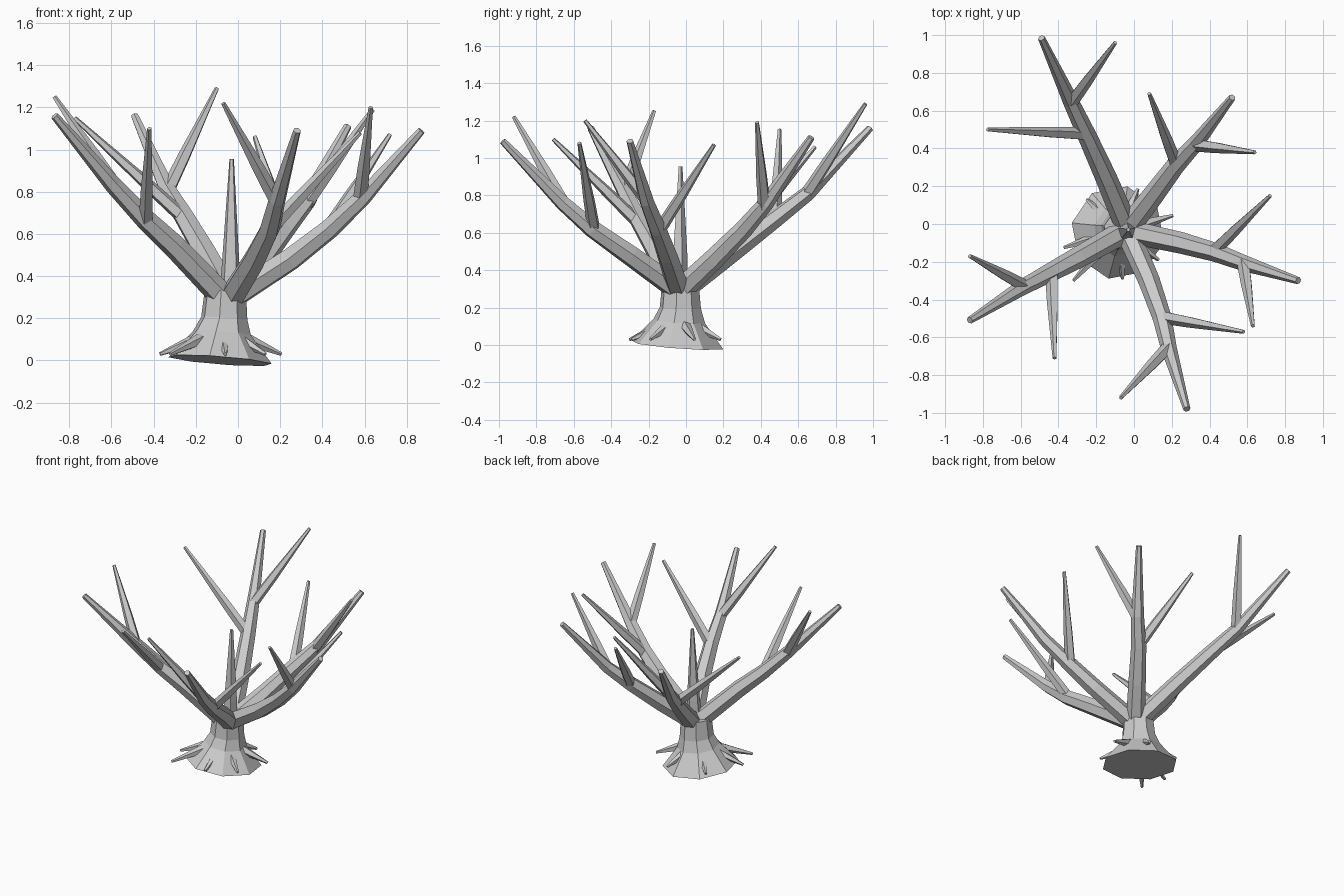
import bpy, bmesh, math
from mathutils import Vector

cube = bpy.data.objects.get("Cube")
if cube:
    bpy.data.objects.remove(cube, do_unlink=True)

bark = bpy.data.materials.new("grey_bark")
bark.use_nodes = True
GREY = (0.6, 0.6, 0.6, 1)
bark.diffuse_color = GREY
bark.node_tree.nodes["Principled BSDF"].inputs["Base Color"].default_value = GREY


def limb(name, path, radii, sides=6, up=Vector((0, 0, 1)), turn=0.0):
    """Faceted tapering tube along a path, with flat caps."""
    pts = [Vector(p) for p in path]
    bm = bmesh.new()
    rings = []
    for i, (p, r) in enumerate(zip(pts, radii)):
        d = (pts[min(i + 1, len(pts) - 1)] - pts[max(i - 1, 0)]).normalized()
        u = d.cross(up).normalized()
        v = u.cross(d)
        angles = [turn + math.tau * k / sides for k in range(sides)]
        rings.append([bm.verts.new(p + r * (math.cos(a) * u + math.sin(a) * v))
                      for a in angles])
    for a, b in zip(rings, rings[1:]):
        for k in range(sides):
            n = (k + 1) % sides
            bm.faces.new((a[k], a[n], b[n], b[k]))
    bm.faces.new(rings[0])
    bm.faces.new(rings[-1])
    bmesh.ops.recalc_face_normals(bm, faces=bm.faces)
    mesh = bpy.data.meshes.new(name)
    bm.to_mesh(mesh)
    bm.free()
    mesh.materials.append(bark)
    obj = bpy.data.objects.new(name, mesh)
    bpy.context.collection.objects.link(obj)
    return obj


# Flared trunk
X = Vector((1, 0, 0))
limb("trunk",
     [(-0.085, -0.045, 0), (-0.075, -0.035, 0.13), (-0.065, -0.03, 0.2), (-0.06, -0.03, 0.33)],
     [0.25, 0.14, 0.112, 0.1], sides=8, up=X, turn=0.2)

# Main branches: path, then two twigs as (base, tip)
branches = {
    "back": ([(-0.04, -0.01, 0.3), (-0.15, 0.25, 0.5), (-0.25, 0.47, 0.67),
              (-0.335, 0.65, 0.81), (-0.49, 0.985, 1.16)],
             [((-0.25, 0.475, 0.67), (-0.775, 0.5, 1.15)),
              ((-0.335, 0.64, 0.8), (-0.1, 0.96, 1.29))]),
    "back_left": ([(-0.03, -0.02, 0.3), (0.1, 0.15, 0.46), (0.22, 0.31, 0.62),
                   (0.33, 0.43, 0.76), (0.52, 0.67, 1.11)],
                  [((0.22, 0.32, 0.63), (0.08, 0.69, 1.06)),
                   ((0.32, 0.42, 0.74), (0.64, 0.38, 1.19))]),
    "left": ([(-0.03, -0.04, 0.3), (0.25, -0.1, 0.48), (0.43, -0.15, 0.62),
              (0.59, -0.21, 0.77), (0.87, -0.3, 1.09)],
             [((0.42, -0.145, 0.61), (0.72, 0.15, 1.07)),
              ((0.58, -0.2, 0.76), (0.63, -0.54, 1.2))]),
    "front": ([(-0.03, -0.05, 0.3), (0.08, -0.3, 0.48), (0.15, -0.5, 0.62),
               (0.185, -0.66, 0.76), (0.28, -0.98, 1.09)],
              [((0.14, -0.49, 0.61), (0.58, -0.57, 1.08)),
               ((0.185, -0.65, 0.75), (-0.07, -0.92, 1.22))]),
    "right": ([(-0.07, -0.05, 0.3), (-0.3, -0.18, 0.54), (-0.44, -0.255, 0.67),
               (-0.59, -0.335, 0.83), (-0.87, -0.51, 1.16)],
              [((-0.435, -0.26, 0.66), (-0.42, -0.71, 1.1)),
               ((-0.58, -0.33, 0.82), (-0.87, -0.17, 1.25))]),
}
for side, (path, twigs) in branches.items():
    limb(side + "_branch", path, [0.062, 0.057, 0.05, 0.042, 0.019])
    for i, (base, tip) in enumerate(twigs, 1):
        a, b = Vector(base), Vector(tip)
        mid = a.lerp(b, 0.35)
        limb(f"{side}_twig_{i}", [a, mid, b], [0.036, 0.031, 0.011], sides=5)

# Upright centre shoot
limb("centre_shoot", [(-0.04, -0.04, 0.3), (-0.035, -0.035, 0.45), (-0.03, -0.03, 0.955)],
     [0.05, 0.044, 0.011], sides=5, up=X)

# Spiky surface roots
root_tips = [(-0.37, -0.125), (-0.32, -0.3), (0.205, 0.045), (-0.25, 0.13),
             (0.02, 0.185), (0.13, -0.19), (-0.06, -0.29)]
for i, (x, y) in enumerate(root_tips, 1):
    tip = Vector((x, y, 0.03))
    core = Vector((-0.075, -0.035, 0.13))
    mid = core.lerp(tip, 0.45) + Vector((0, 0, 0.01))
    limb(f"root_{i}", [core, mid, tip], [0.035, 0.03, 0.009], sides=5)
